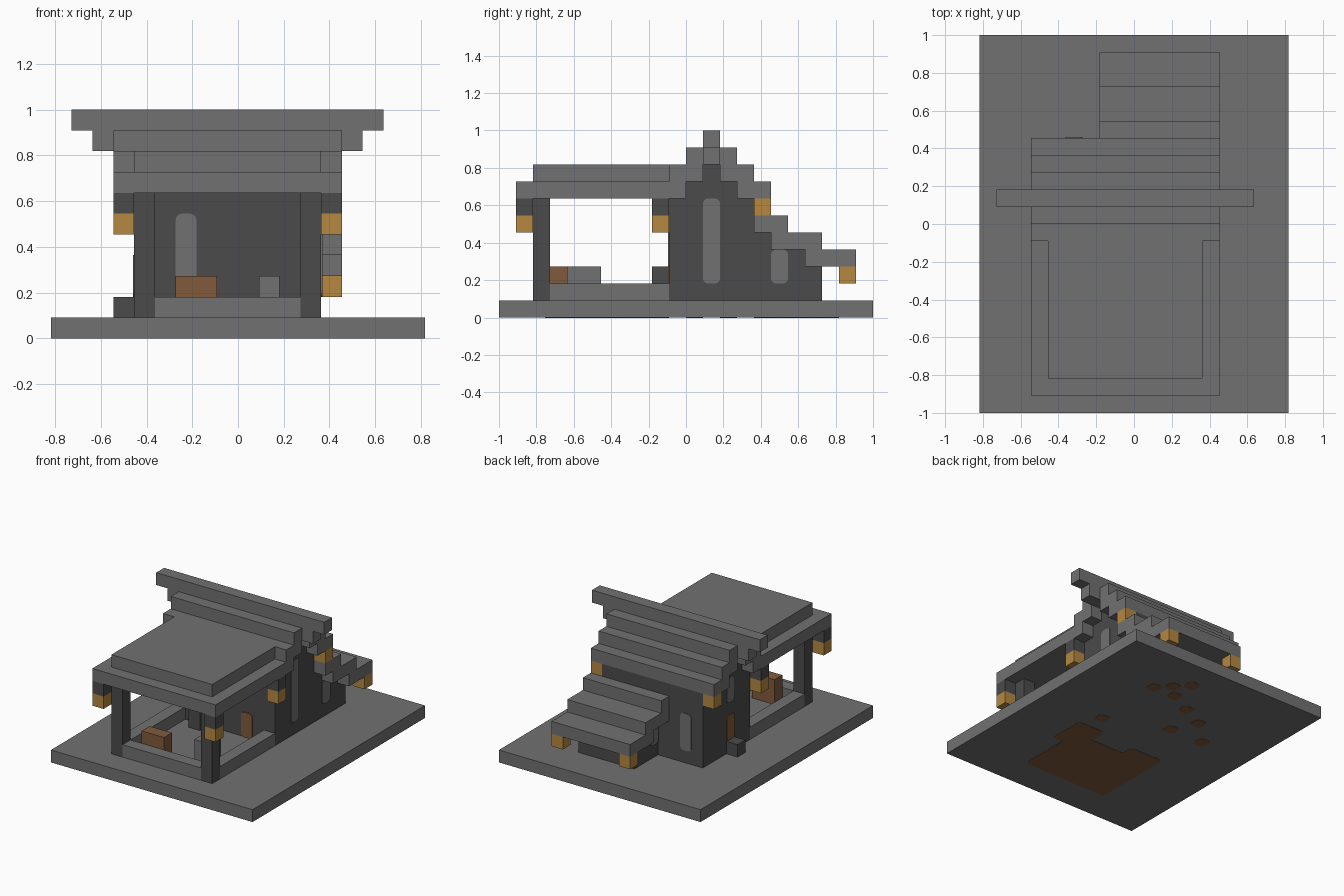
import bpy
import bmesh
from mathutils import Vector

U = 1 / 11  # size of one building block

cube = bpy.data.objects.get("Cube")
if cube:
    bpy.data.objects.remove(cube, do_unlink=True)


def material(name, rgb):
    m = bpy.data.materials.new(name)
    m.use_nodes = True
    m.diffuse_color = (*rgb, 1)
    m.node_tree.nodes["Principled BSDF"].inputs["Base Color"].default_value = (*rgb, 1)
    return m


STONE = material("light grey stone", (.165, .165, .165))
DARK = material("dark grey stone", (.07, .07, .07))
GLOW = material("amber lantern", (.46, .25, .055))
WOOD = material("brown wood", (.22, .105, .045))


def box(name, x, y, z, mat, round_axis=None):
    """Box from (low, high) ranges in blocks; optionally round the edges along one axis."""
    bm = bmesh.new()
    bmesh.ops.create_cube(bm, size=1)
    for v in bm.verts:
        v.co = Vector([U * ((a + b) / 2 + c * (b - a)) for (a, b), c in zip((x, y, z), v.co)])
    if round_axis is not None:
        edges = [e for e in bm.edges
                 if abs((e.verts[0].co - e.verts[1].co).normalized()[round_axis]) > .9]
        bmesh.ops.bevel(bm, geom=edges, offset=.3 * U, segments=3, profile=.5, affect='EDGES')
    mesh = bpy.data.meshes.new(name)
    bm.to_mesh(mesh)
    bm.free()
    mesh.materials.append(mat)
    ob = bpy.data.objects.new(name, mesh)
    bpy.context.collection.objects.link(ob)
    return ob


def cell(a):
    return (a, a + 1)


def pane(name, axis, plane, side, along, z, mat=STONE):
    """Thin rounded plate lying on a wall."""
    depth = sorted((plane, plane + side * .06))
    if axis == 0:
        box(name, depth, along, z, mat, 0)
    else:
        box(name, along, depth, z, mat, 1)


WIDE, WALL = (-6, 5), (-5, 4)
SIDES = {"right": -6, "left": 4}   # cells just outside the walls

# Base
box("base_slab", (-9, 9), (-11, 11), (0, 1), STONE)

# Main hall with stepped gable
box("hall_walls", WALL, (-1, 5), (1, 7), DARK)
box("gable_lower", WALL, (0, 3), (7, 8), DARK)
box("gable_upper", WALL, (1, 2), (8, 9), DARK)

# Stepped main roof and ridge
box("roof_top_tier", WIDE, (0, 3), (9, 10), STONE)
for i in (1, 2):
    box(f"roof_front_tier_{i}", WIDE, (-i, 2 - i), cell(9 - i), STONE)
    box(f"roof_back_tier_{i}", WIDE, (1 + i, 3 + i), cell(9 - i), STONE)
box("ridge_support", (-7, 6), (1, 2), (9, 10), STONE)
box("ridge_beam", (-8, 7), (1, 2), (10, 11), STONE)

# Porch roof, posts and low rails
box("porch_roof", WIDE, (-10, -2), (7, 8), STONE)
box("porch_roof_upper", WALL, (-9, -1), (8, 9), STONE)
for side, x in (("right", -5), ("left", 3)):
    box(f"porch_post_{side}", cell(x), (-9, -8), (1, 7), DARK)
    box(f"porch_rail_{side}", cell(x), (-8, -1), (1, 2), STONE)
box("porch_rail_front", (-4, 3), (-9, -8), (1, 2), STONE)

# Lanterns
for side, x in SIDES.items():
    for place, y in (("front", -10), ("middle", -2)):
        box(f"hanger_{place}_{side}", cell(x), cell(y), (6, 7), DARK)
        box(f"lantern_{place}_{side}", cell(x), cell(y), (5, 6), GLOW)
    box(f"lantern_eave_{side}", cell(x), (4, 5), (6, 7), GLOW)
for side, x in (("right", -2), ("left", 4)):
    box(f"lantern_back_{side}", cell(x), (9, 10), (2, 3), GLOW)

# Back extension with stepped roof
box("extension_walls", (-1, 4), (5, 8), (1, 3), DARK)
box("extension_walls_upper", (-1, 4), (5, 7), (3, 4), DARK)
for i, y in enumerate([(7, 10), (5, 8), (4, 6)]):
    box(f"extension_roof_{i}", (-2, 5), y, cell(3 + i), STONE)

# Porch furniture and door step
box("wooden_chest", (-3, -1), (-8, -7), (1, 3), WOOD)
box("stone_bench", (1, 2), (-7, -5), (1, 3), STONE)
box("dark_block", (-3, -2), (-2, -1), (1, 3), DARK)
box("side_step", (-6, -5), (1, 2), (1, 2), DARK)

# Windows and doors
pane("front_window", 1, -1, -1, (-3, -2), (2, 6))
pane("front_door", 1, -1, -1, (1, 2), (1, 3), WOOD)
pane("left_tall_window", 0, 4, 1, (1, 2), (2, 7))
pane("right_window", 0, -5, -1, (1, 2), (5, 7))
pane("right_door", 0, -5, -1, (1, 2), (2, 4), WOOD)
pane("back_window", 1, 5, 1, (-4, -3), (2, 5))
pane("extension_window_left", 0, 4, 1, (5, 6), (2, 4))
pane("extension_window_right", 0, -1, -1, (5, 6), (2, 4))

# Earth showing on the underside
UNDER = (-.02, .02)
box("earth_under_porch", (-4, 3.6), (-8.3, -2.5), UNDER, WOOD, 2)
box("earth_under_porch_left", (2, 4.5), (-4, -1), UNDER, WOOD, 2)
box("earth_under_porch_right", (-4, -1), (-4, -1.5), UNDER, WOOD, 2)
for i, (x, y) in enumerate([(3, 6), (2, 7), (1, 8), (1, 6), (3, 0),
                            (-1, 5), (-3, 4), (-2, 2), (-5, 2)]):
    box(f"earth_patch_{i}", cell(x), cell(y), UNDER, WOOD, 2)
